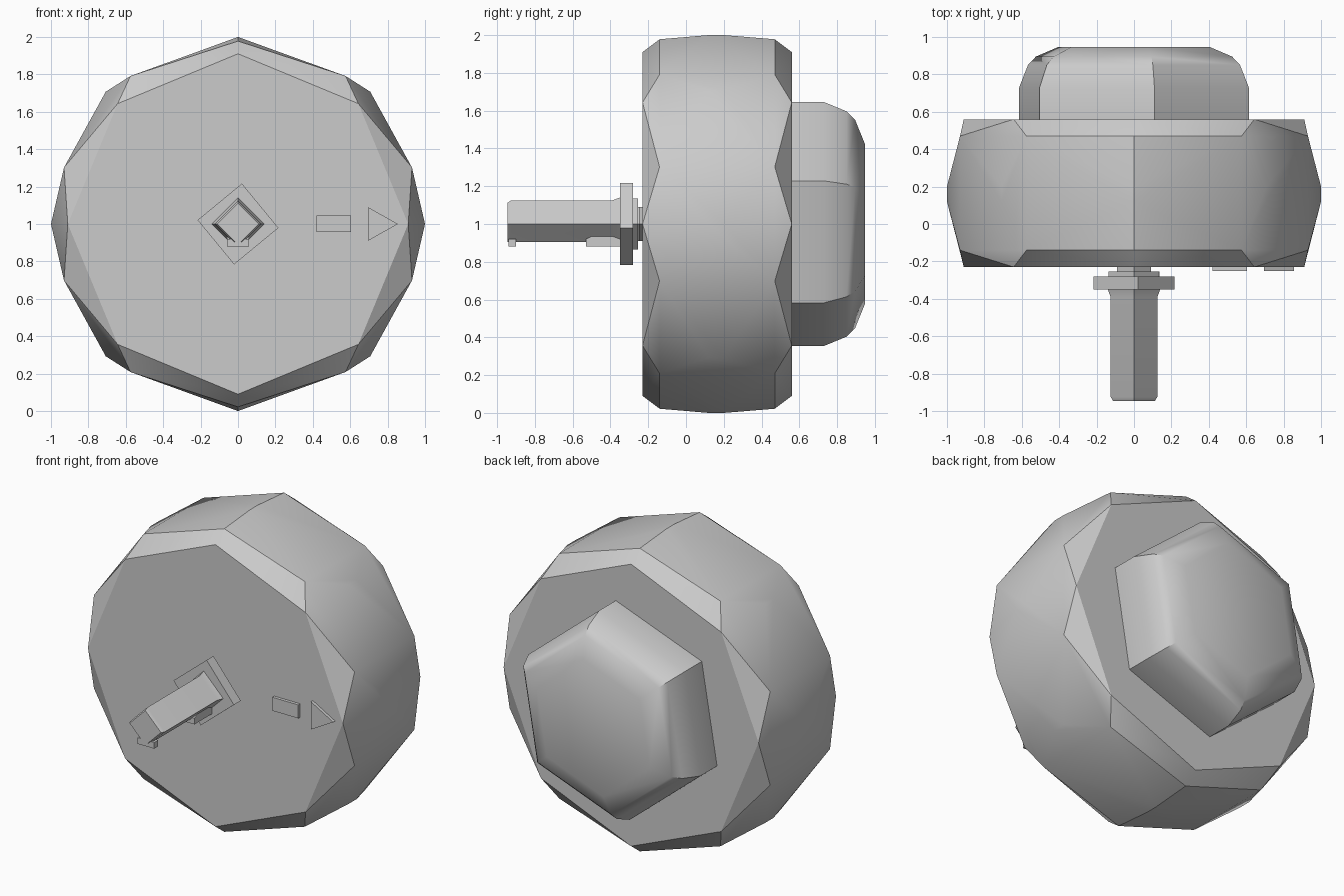
import bpy, bmesh
from math import radians, cos, sin

if "Cube" in bpy.data.objects:
    bpy.data.objects.remove(bpy.data.objects["Cube"], do_unlink=True)

grey = bpy.data.materials.new("plain grey")
grey.use_nodes = True
colour = (0.6, 0.6, 0.6, 1)
grey.diffuse_color = colour
grey.node_tree.nodes["Principled BSDF"].inputs["Base Color"].default_value = colour


def ring(sides, radius, y, turn=90):
    """Regular polygon around the y axis at the body's height."""
    angles = [radians(turn + 360 * i / sides) for i in range(sides)]
    return [(radius * cos(a), y, 1 + radius * sin(a)) for a in angles]


def finish(name, bm):
    bmesh.ops.recalc_face_normals(bm, faces=bm.faces)
    mesh = bpy.data.meshes.new(name)
    bm.to_mesh(mesh)
    bm.free()
    mesh.materials.append(grey)
    obj = bpy.data.objects.new(name, mesh)
    bpy.context.collection.objects.link(obj)
    bpy.ops.object.select_all(action="DESELECT")
    obj.select_set(True)
    bpy.context.view_layer.objects.active = obj
    bpy.ops.object.shade_smooth_by_angle(angle=radians(30))
    return obj


def loft(name, loops):
    """Skin a run of matching loops and cap both ends."""
    bm = bmesh.new()
    rows = [[bm.verts.new(p) for p in loop] for loop in loops]
    for a, b in zip(rows, rows[1:]):
        for i in range(len(a)):
            j = (i + 1) % len(a)
            bm.faces.new((a[i], a[j], b[j], b[i]))
    bm.faces.new(rows[0])
    bm.faces.new(rows[-1])
    return finish(name, bm)


def hull(name, points):
    bm = bmesh.new()
    for p in points:
        bm.verts.new(p)
    out = bmesh.ops.convex_hull(bm, input=bm.verts)
    loose = {v for v in out["geom_interior"] + out["geom_unused"]
             if isinstance(v, bmesh.types.BMVert)}
    bmesh.ops.delete(bm, geom=list(loose), context="VERTS")
    bmesh.ops.dissolve_limit(bm, angle_limit=radians(1), verts=bm.verts, edges=bm.edges)
    return finish(name, bm)


def plate(name, outline, y0, y1):
    return loft(name, [[(x, y, z) for x, z in outline] for y in (y0, y1)])


# Faceted drum: octagon faces, decagon shoulders, octagon waist
body = []
for y in (-0.23, 0.56):
    body += ring(8, 0.91, y)
for y in (-0.14, 0.47):
    body += ring(10, 0.978, y)
for y in (0.12, 0.20):
    body += ring(8, 1.0, y)
hull("body", body)

# Rounded six-sided knob on the back
knob = [(0.655, 0.55), (0.655, 0.73), (0.605, 0.85), (0.56, 0.895), (0.43, 0.947)]
loft("back_knob", [ring(6, r, y, 20.4) for r, y in knob])

# Stacked collars between the body and the shaft
loft("inner_collar", [ring(4, 0.09, y) for y in (-0.26, -0.22)])
loft("middle_collar", [ring(4, 0.135, y) for y in (-0.285, -0.255)])
loft("outer_collar", [ring(4, 0.217, y, 84.5) for y in (-0.35, -0.28)])


def shaft_section(r, y, floor):
    """Diamond with its lower corner cut off level."""
    half = r - (1 - floor)
    return [(0, y, 1 + r), (r, y, 1), (half, y, floor), (-half, y, floor), (-r, y, 1)]


shaft = [(0.112, -0.945), (0.125, -0.925), (0.125, -0.39), (0.14, -0.35)]
loft("shaft", [shaft_section(r, y, 0.905) for r, y in shaft])

# Tooth at the tip and wedge at the root, both under the shaft
for name, front, back, rise in (("shaft_tooth", -0.94, -0.90, 0.0),
                                ("shaft_wedge", -0.53, -0.34, 0.09)):
    hull(name, [(x, y, z) for x in (-0.06, 0.06)
                for y, z in ((front, 0.88), (back, 0.88),
                             (back, 0.92 + rise), (front, 0.92))])

# Raised marks on the front
plate("bar_mark", [(0.42, 0.958), (0.605, 0.958), (0.605, 1.045), (0.42, 1.045)], -0.25, -0.22)
plate("arrow_mark", [(0.695, 0.91), (0.855, 1.0), (0.695, 1.09)], -0.25, -0.22)
